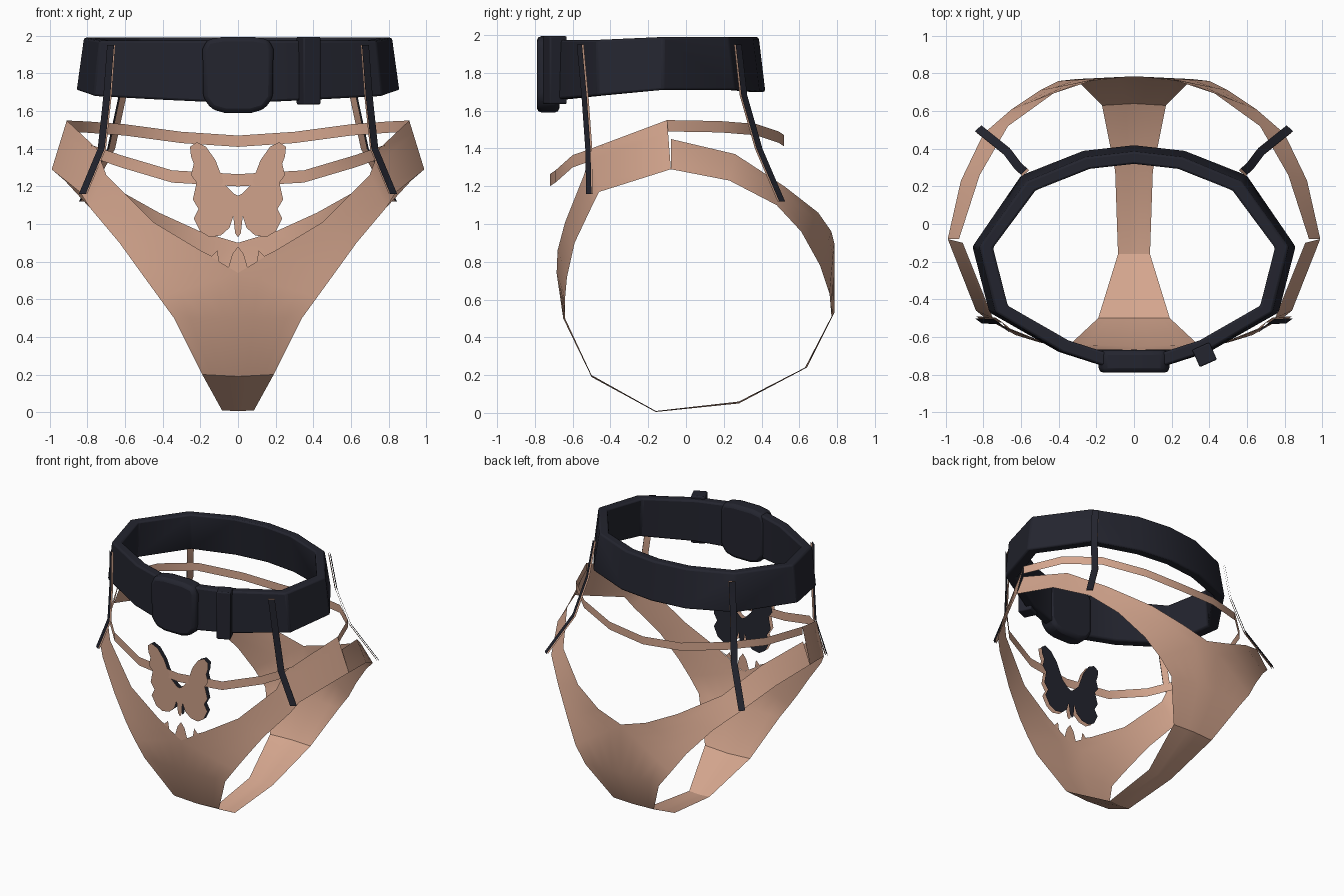
import bpy
import math
from mathutils import Vector

if "Cube" in bpy.data.objects:
    bpy.data.objects.remove(bpy.data.objects["Cube"], do_unlink=True)


def material(name, colour):
    m = bpy.data.materials.new(name)
    m.use_nodes = True
    m.diffuse_color = (*colour, 1)
    m.node_tree.nodes["Principled BSDF"].inputs["Base Color"].default_value = (*colour, 1)
    return m


TAN = material("tan fabric", (0.66, 0.38, 0.27))
DARK = material("dark leather", (0.017, 0.018, 0.028))


def make(name, verts, faces, mat, mirror=True, bevel=0.0):
    mesh = bpy.data.meshes.new(name)
    mesh.from_pydata([tuple(v) for v in verts], [], faces)
    mesh.materials.append(mat)
    mesh.shade_smooth()
    mesh.set_sharp_from_angle(angle=math.radians(35))
    ob = bpy.data.objects.new(name, mesh)
    bpy.context.collection.objects.link(ob)
    if mirror:
        mod = ob.modifiers.new("mirror", "MIRROR")
        mod.merge_threshold = 0.0005
    if bevel:
        mod = ob.modifiers.new("bevel", "BEVEL")
        mod.width = bevel
        mod.segments = 2
    return ob


def loft(name, edge_a, edge_b, mat, columns=1):
    """Surface stretched between two matching edge lines."""
    verts, faces = [], []
    for a, b in zip(edge_a, edge_b):
        a, b = Vector(a), Vector(b)
        verts += [a.lerp(b, k / columns) for k in range(columns + 1)]
    w = columns + 1
    for i in range(len(edge_a) - 1):
        for k in range(columns):
            p = i * w + k
            faces.append((p, p + 1, p + w + 1, p + w))
    return make(name, verts, faces, mat)


def ribbon(name, path, height, mat):
    low = [(x, y, z - height) for x, y, z in path]
    return loft(name, path, low, mat)


# Front panel: leg edge, then waist edge running down the middle
loft("front_panel",
     [(.99, -.08, 1.29), (.84, -.46, 1.17), (.79, -.5, 1.09), (.63, -.59, .9), (.5, -.63, .72),
      (.42, -.64, .61), (.34, -.64, .5), (.19, -.5, .2), (.085, -.16, .01)],
     [(.91, -.1, 1.55), (.75, -.5, 1.4), (.7, -.54, 1.26), (.45, -.64, 1.01), (.2, -.68, .86),
      (0, -.685, .74), (0, -.65, .5), (0, -.5, .19), (0, -.16, .005)], TAN, 4)

# Back panel
loft("back_panel",
     [(.99, -.08, 1.29), (.92, .23, 1.23), (.8, .48, 1.1), (.65, .61, .96), (.5, .71, .78),
      (.4, .76, .63), (.31, .77, .51), (.17, .63, .24), (.1, .28, .06), (.085, -.16, .01)],
     [(.93, -.08, 1.45), (.82, .26, 1.37), (.67, .52, 1.2), (.42, .7, 1.06), (.2, .77, .96),
      (0, .785, .9), (0, .785, .53), (0, .64, .24), (0, .28, .05), (0, -.16, .005)], TAN, 4)

# Scalloped trim on the front waist edge
trim = [(0, .74), (.2, .86), (.14, .83), (.11, .86), (.1, .8), (.05, .77), (.03, .84), (0, .88)]
make("front_trim", [(x, -.685, z) for x, z in trim], [range(len(trim))], TAN)

# Thin hip strings
ribbon("front_string", [(.78, -.44, 1.42), (.62, -.6, 1.365), (.35, -.69, 1.285),
                        (0, -.72, 1.265)], .065, TAN)
ribbon("back_string", [(.91, -.1, 1.55), (.8, .18, 1.545), (.6, .37, 1.53), (.3, .49, 1.49),
                       (0, .52, 1.47)], .06, TAN)

# Butterfly: tan face with a dark backing plate
wing = [(0, 1.15), (.02, 1.16), (.07, 1.21), (.12, 1.34), (.17, 1.41), (.22, 1.435), (.255, 1.41),
        (.25, 1.36), (.235, 1.32), (.25, 1.26), (.22, 1.22), (.24, 1.13), (.21, 1.08), (.235, 1.03),
        (.2, .96), (.15, .93), (.09, .94), (.045, .98), (.025, 1.04), (.015, .95), (0, .93)]
for name, y, mat in (("butterfly_face", -.722, TAN), ("butterfly_backing", -.69, DARK)):
    make(name, [(x, y + .05 * (1.4 - z), z) for x, z in wing], [range(len(wing))], mat)

# Suspender straps: dark outside, tan lining
straps = {
    "front": ([(.67, -.555, 1.95), (.69, -.53, 1.68), (.72, -.51, 1.4), (.82, -.505, 1.16)],
              Vector((.6, -.8, 0))),
    "back": ([(.575, .27, 1.95), (.61, .3, 1.68), (.67, .38, 1.4), (.82, .5, 1.12)],
             Vector((.68, .73, 0))),
}
for where, (path, out) in straps.items():
    side = Vector((-out.y, out.x, 0)) * .023
    for layer, shift, mat in (("strap", .012, DARK), ("strap_lining", 0, TAN)):
        mid = [Vector(p) + out * shift for p in path]
        loft(f"{where}_{layer}", [p - side for p in mid], [p + side for p in mid], mat)

# Waist belt: half ring with a four-cornered section, mirrored
half = [(0, .42, 1.7), (.27, .39, 1.7), (.6, .26, 1.71), (.86, -.12, 1.71), (.77, -.47, 1.68),
        (.4, -.68, 1.66), (.18, -.75, 1.65), (0, -.76, 1.65)]
verts, faces = [], []
for x, y, low in half:
    high = 1.99 if y > -.3 else 1.975
    ty = y - .035 if y > 0 else y
    inner = lambda v: (v + .17) * .88 - .17
    verts += [(x, y, low), (x * .955, ty, high),
              (x * .87, inner(ty), high), (x * .9, inner(y), low)]
for i in range(len(half) - 1):
    for k in range(4):
        n = (k + 1) % 4
        faces.append((i * 4 + k, i * 4 + n, i * 4 + 4 + n, i * 4 + 4 + k))
make("waist_belt", verts, faces, DARK, bevel=.012)


def prism(name, outline, y0, y1, bevel):
    n = len(outline)
    verts = [(x, y, z) for y in (y0, y1) for x, z in outline]
    faces = [tuple(range(n)), tuple(range(2 * n - 1, n - 1, -1))]
    faces += [(i, i + n, (i + 1) % n + n, (i + 1) % n) for i in range(n)]
    return make(name, verts, faces, DARK, mirror=False, bevel=bevel)


# Buckle plate
right = [(.07, 1.59), (.14, 1.61), (.185, 1.67), (.188, 1.93), (.165, 1.98), (.08, 1.995)]
prism("buckle", right + [(-x, z) for x, z in reversed(right)], -.79, -.67, .025)

# Belt keeper loop
keeper = prism("belt_keeper", [(-.05, 1.635), (.05, 1.635), (.05, 1.995), (-.05, 1.995)],
               -.05, .05, .008)
keeper.location = (.375, -.695, 0)
keeper.rotation_euler.z = math.radians(24)
